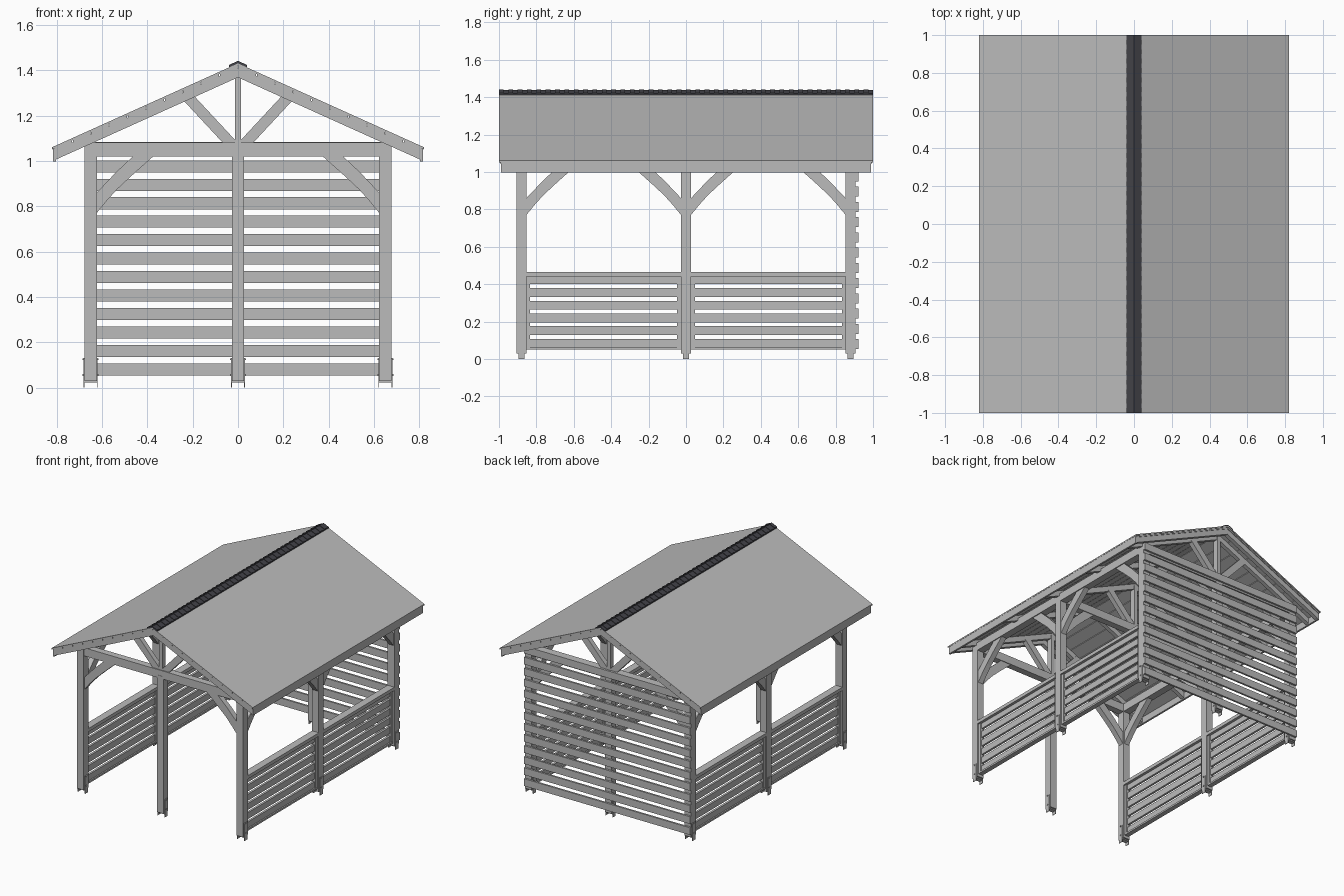
import bpy, bmesh
from mathutils import Vector

cube = bpy.data.objects.get("Cube")
if cube:
    bpy.data.objects.remove(cube, do_unlink=True)


def material(name, rgb):
    m = bpy.data.materials.new(name)
    m.use_nodes = True
    m.diffuse_color = (*rgb, 1)
    m.node_tree.nodes["Principled BSDF"].inputs["Base Color"].default_value = (*rgb, 1)
    return m


GREY = material("plain grey", (0.5, 0.5, 0.5))
DARK = material("dark ridge grey", (0.055, 0.055, 0.065))
parts = {}


def prism(name, pts, a, b, axis="y"):
    """Extrude a closed outline from a to b; outline is (x, z) for axis y, (y, z) for axis x."""
    bm = parts.setdefault(name, bmesh.new())
    place = (lambda p, d: (p[0], d, p[1])) if axis == "y" else (lambda p, d: (d, p[0], p[1]))
    lo = [bm.verts.new(place(p, a)) for p in pts]
    hi = [bm.verts.new(place(p, b)) for p in pts]
    n = len(pts)
    bm.faces.new(lo)
    bm.faces.new(hi[::-1])
    for i in range(n):
        j = (i + 1) % n
        bm.faces.new((lo[j], lo[i], hi[i], hi[j]))


def box(name, x, y, z):
    prism(name, [(x[0], z[0]), (x[1], z[0]), (x[1], z[1]), (x[0], z[1])], y[0], y[1])


def span(c, h):
    return (c - h, c + h)


SLOPE, PEAK, EAVE = 0.451, 1.43, 0.82
W, R = 0.65, 0.027            # side post centre, half post width
ENDS = 0.88                   # end post centre along y
ROWS = (-ENDS, 0, ENDS)


def roof_band(name, s, x0, x1, top, bottom, y):
    """Sloping strip between two offsets below the roof surface."""
    z = lambda x, d: PEAK - d - SLOPE * x
    prism(name, [(s * x0, z(x0, top)), (s * x1, z(x1, top)),
                 (s * x1, z(x1, bottom)), (s * x0, z(x0, bottom))], *y)


# Posts with metal foot brackets
def post(x, y, top):
    box("posts", span(x, R), span(y, R), (0.03, top))
    for s in (-1, 1):
        box("foot_brackets", span(x + s * (R + 0.002), 0.002), span(y, 0.016), (0, 0.13))
    box("foot_brackets", span(x, R), span(y, 0.016), (0.022, 0.03))
    for z in (0.055, 0.125):
        box("foot_bolts", span(x, R + 0.008), span(y, 0.004), span(z, 0.004))


for y in ROWS:
    for s in (-1, 1):
        post(s * W, y, 1.08)
for y in (-ENDS, ENDS):
    post(0, y, 1.04)

# Curved brace outline, measured from the post face inward
BRACE = [(0, 0.77), (0.045, 0.825), (0.09, 0.875), (0.16, 0.94), (0.255, 1.025),
         (0.165, 1.025), (0.085, 0.95), (0, 0.86)]

# Trusses: tie beam, king post, struts, rafters and cross braces
for y in ROWS:
    box("tie_beams", span(0, W - R), span(y, 0.025), (1.02, 1.08))
    box("king_posts", span(0, 0.013), span(y, 0.02), (1.07, 1.39))
    for s in (-1, 1):
        a, b = Vector((0.025, 1.07)), Vector((0.225, 1.285))
        n = (b - a).normalized().orthogonal() * 0.024
        prism("truss_struts", [(s * p.x, p.y) for p in (a + n, b + n, b - n, a - n)],
              *span(y, 0.018))
        prism("cross_braces", [(s * (W - R - d), z) for d, z in BRACE], *span(y, 0.02))

# Rafters along the roof, with end rafters at the gables
for y in (-0.975, -ENDS, -0.44, 0, 0.44, ENDS, 0.975):
    for s in (-1, 1):
        roof_band("rafters", s, 0, 0.805, 0.02, 0.062, span(y, 0.015))

for s in (-1, 1):
    # Wall plates, eave boards and lengthwise braces
    box("wall_plates", span(s * W, R), span(0, ENDS + R), (1.02, 1.08))
    box("eave_boards", span(s * 0.81, 0.007), span(0, 0.99), (0.998, 1.055))
    for c in ROWS:
        for d in (-1, 1):
            if abs(c + d * 0.2) < ENDS:
                prism("side_braces", [(c + d * (R + u), z) for u, z in BRACE],
                      *span(s * W, 0.02), axis="x")

    # Roof sheet over separate lining boards
    roof_band("roof_sheet", s, 0, EAVE, 0, 0.01, (-1, 1))
    count = 10
    step = 0.812 / count
    for i in range(count):
        roof_band("roof_boards", s, i * step + 0.002, (i + 1) * step - 0.002,
                  0.009, 0.021, (-0.995, 0.995))

    # Slatted side railings
    for c in (-ENDS / 2, ENDS / 2):
        half = ENDS / 2 - R
        box("rail_caps", span(s * W, 0.028), span(c, half), (0.44, 0.465))
        box("rail_sills", span(s * W, 0.018), span(c, half), (0.05, 0.063))
        for e in (-1, 1):
            box("rail_battens", span(s * W, 0.016), span(c + e * (half - 0.01), 0.01),
                (0.063, 0.44))
        for i in range(6):
            z = 0.06 + i * 0.068
            box("rail_slats", span(s * W, 0.008), span(c, half - 0.02),
                (z, min(z + 0.047, 0.44)))

# Slatted back wall
for i in range(13):
    z = 0.053 + i * 0.0815
    box("back_wall_slats", span(0, W + R), (ENDS + R, ENDS + R + 0.014), (z, z + 0.053))

# Overlapping ridge caps
CAPS = 40
for i in range(CAPS):
    y = -1 + i * 2 / CAPS
    for lift, y0, y1 in ((0.011, y, y + 0.025), (0.007, y + 0.025, y + 0.05)):
        for s in (-1, 1):
            roof_band("ridge_caps", s, 0, 0.04, -lift, 0.002, (y0, y1))

# Turn every collected part into an object
for name, bm in parts.items():
    bmesh.ops.recalc_face_normals(bm, faces=bm.faces)
    mesh = bpy.data.meshes.new(name)
    bm.to_mesh(mesh)
    bm.free()
    mesh.materials.append(DARK if name == "ridge_caps" else GREY)
    bpy.context.collection.objects.link(bpy.data.objects.new(name, mesh))
